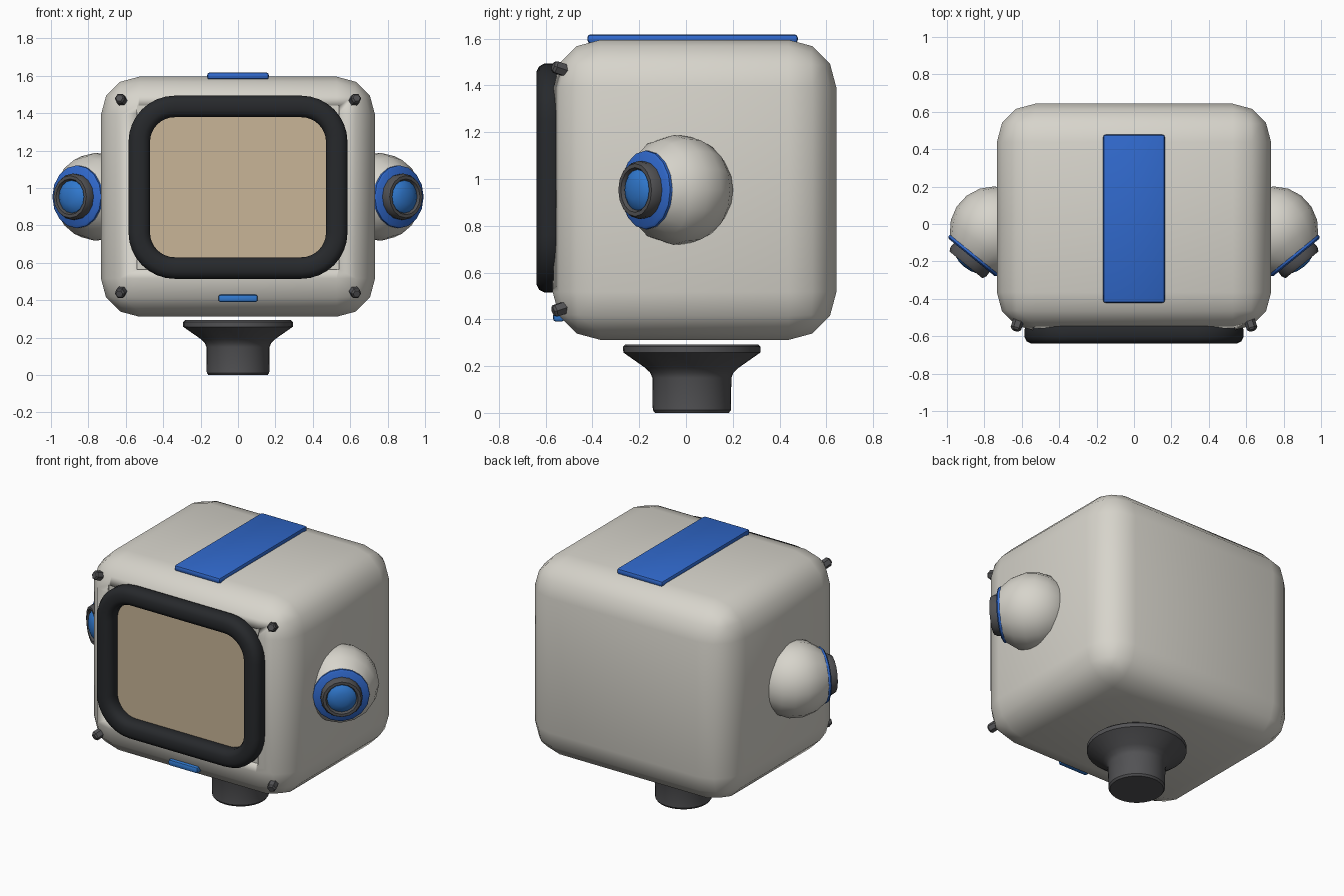
import bpy, bmesh
from math import sin, cos, pi, radians, copysign
from mathutils import Vector

if "Cube" in bpy.data.objects:
    bpy.data.objects.remove(bpy.data.objects["Cube"])


def material(name, rgb):
    m = bpy.data.materials.new(name)
    m.diffuse_color = (*rgb, 1)
    m.use_nodes = True
    m.node_tree.nodes["Principled BSDF"].inputs["Base Color"].default_value = m.diffuse_color
    return m


CREAM = material("cream", (0.68, 0.66, 0.60))
BLUE = material("blue", (0.03, 0.14, 0.60))
LENS = material("lens_blue", (0.03, 0.19, 0.62))
BLACK = material("black_rubber", (0.02, 0.022, 0.025))
GREY = material("dark_grey", (0.085, 0.085, 0.09))
TAN = material("tan", (0.58, 0.46, 0.31))


def finish(name, bm, mat, angle=40):
    bmesh.ops.recalc_face_normals(bm, faces=bm.faces)
    me = bpy.data.meshes.new(name)
    bm.to_mesh(me)
    bm.free()
    ob = bpy.data.objects.new(name, me)
    bpy.context.collection.objects.link(ob)
    me.materials.append(mat)
    bpy.ops.object.select_all(action='DESELECT')
    ob.select_set(True)
    bpy.context.view_layer.objects.active = ob
    bpy.ops.object.shade_smooth_by_angle(angle=radians(angle))
    return ob


def box(name, lo, hi, mat, bevel=0, segments=1):
    lo, hi = Vector(lo), Vector(hi)
    bm = bmesh.new()
    bmesh.ops.create_cube(bm, size=1)
    bmesh.ops.scale(bm, vec=hi - lo, verts=bm.verts)
    bmesh.ops.translate(bm, vec=(lo + hi) / 2, verts=bm.verts)
    if bevel:
        bmesh.ops.bevel(bm, geom=bm.edges[:], offset=bevel, segments=segments,
                        profile=0.5, affect='EDGES')
    return finish(name, bm, mat)


def lathe(name, profile, loc, axis, sides, mat, angle=40):
    """Spin (radius, height) points round an axis and close open ends."""
    bm = bmesh.new()
    vs = [bm.verts.new((r, 0, h)) for r, h in profile]
    es = [bm.edges.new(p) for p in zip(vs, vs[1:])]
    bmesh.ops.spin(bm, geom=vs + es, cent=(0, 0, 0), axis=(0, 0, 1),
                   angle=2 * pi, steps=sides)
    bmesh.ops.remove_doubles(bm, verts=bm.verts, dist=0.0005)
    bmesh.ops.holes_fill(bm, edges=bm.edges, sides=0)
    ob = finish(name, bm, mat, angle)
    ob.location = loc
    ob.rotation_mode = 'QUATERNION'
    ob.rotation_quaternion = Vector(axis).to_track_quat('Z', 'Y')
    return ob


def rounded_rect(hw, hh, r, steps=8):
    pts = []
    for k, (sx, sz) in enumerate([(1, 1), (-1, 1), (-1, -1), (1, -1)]):
        for i in range(steps + 1):
            a = (k + i / steps) * pi / 2
            pts.append((sx * (hw - r) + r * cos(a), sz * (hh - r) + r * sin(a)))
    return pts


# Body shell with a rectangular screen recess
body = box("body_shell", (-0.733, -0.57, 0.312), (0.733, 0.643, 1.595), CREAM, 0.205, 3)
cutter = box("recess_cutter", (-0.54, -0.8, 0.565), (0.54, -0.55, 1.44), CREAM)
cutter.hide_render = True
cut = body.modifiers.new("recess", 'BOOLEAN')
cut.object = cutter
cut.solver = 'EXACT'
bpy.context.view_layer.objects.active = body
bpy.ops.object.modifier_apply(modifier="recess")
bpy.data.objects.remove(cutter)

# Screen panel
SCREEN_Z = 1.004
bm = bmesh.new()
panel = [bm.verts.new((x, -0.562, SCREEN_Z + z)) for x, z in rounded_rect(0.515, 0.42, 0.17)]
side = bmesh.ops.extrude_face_region(bm, geom=[bm.faces.new(panel)])
bmesh.ops.translate(bm, vec=(0, 0.03, 0),
                    verts=[g for g in side['geom'] if isinstance(g, bmesh.types.BMVert)])
finish("screen", bm, TAN)

# Screen frame: soft square section swept around a rounded rectangle
bm = bmesh.new()
loops = []
for j in range(12):
    a = 2 * pi * (j + 0.5) / 12
    soft = lambda t: copysign(abs(t) ** 0.75, t)
    d, y = 0.059 * soft(cos(a)), -0.584 + 0.057 * soft(sin(a))
    loops.append([bm.verts.new((x, y, SCREEN_Z + z))
                  for x, z in rounded_rect(0.528 + d, 0.432 + d, 0.19 + d)])
for j in range(12):
    A, B = loops[j], loops[(j + 1) % 12]
    for i in range(len(A)):
        k = (i + 1) % len(A)
        bm.faces.new((A[i], A[k], B[k], B[i]))
finish("screen_frame", bm, BLACK, 60)

# Blue top stripe and front indicator
box("top_stripe", (-0.165, -0.422, 1.58), (0.165, 0.478, 1.618), BLUE, 0.014, 2)
box("front_indicator", (-0.105, -0.568, 0.39), (0.105, -0.52, 0.43), LENS, 0.012, 2)

# Neck
lathe("neck", [(0.158, 0), (0.167, 0.012), (0.169, 0.15), (0.178, 0.172), (0.2, 0.193),
               (0.293, 0.258), (0.294, 0.283), (0.283, 0.293)],
      (0, 0.025, 0), (0, 0, 1), 32, GREY, 35)

# Side pods with lamps, and corner bolts, on both sides
R, CUT = 0.236, 0.166
START = pi * 0.253
for s, tag in ((1, "right"), (-1, "left")):
    loc, axis = (s * 0.75, -0.035, 0.953), (s * 0.63, -0.777, 0)
    arc = [START + (pi - START) * i / 7 for i in range(8)]
    lathe(tag + "_pod", [(R * sin(a), R * cos(a)) for a in arc], loc, axis, 16, CREAM)
    lathe(tag + "_pod_ring", [(0.158, 0.155), (0.168, 0.162), (0.168, 0.178), (0.158, 0.186)],
          loc, axis, 16, BLUE)
    lathe(tag + "_lamp_bezel", [(0.122, 0.18), (0.124, 0.215), (0.113, 0.236),
                                (0.096, 0.236), (0.085, 0.215), (0.085, 0.18)],
          loc, axis, 16, GREY)
    lathe(tag + "_lamp_lens", [(0.087, 0.2), (0.087, 0.222), (0.07, 0.236),
                               (0.04, 0.246), (0, 0.25)], loc, axis, 16, LENS)
    for z, t, level in ((1.475, 1, "top"), (0.44, -1, "bottom")):
        lathe(f"{tag}_{level}_bolt", [(0.029, -0.04), (0.029, 0.012), (0.02, 0.022)],
              (s * 0.628, -0.548, z), (s * 0.3, -0.9, t * 0.3), 6, GREY, 25)
